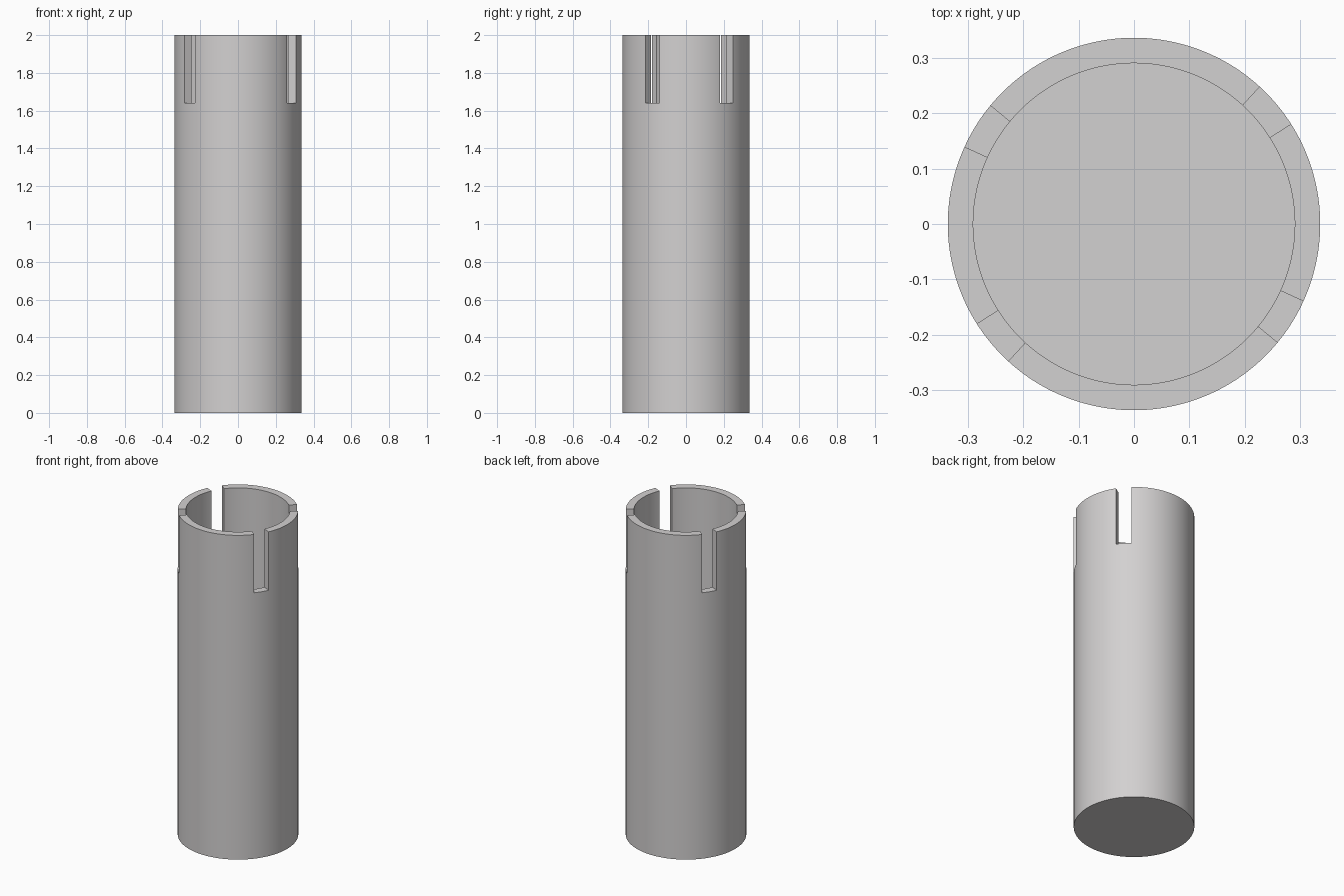
import bpy, bmesh, math

if "Cube" in bpy.data.objects:
    bpy.data.objects.remove(bpy.data.objects["Cube"])

R_OUT, R_IN = 0.337, 0.291
FLOOR, SLOT_Z, TOP = 0.004, 1.64, 2.0
N, START = 240, 32.5             # 1.5 degree steps, first slot edge at 32.5 degrees
SLOTS = (0, 72, 120, 192)        # first step of each slot
SLOT_STEPS = 10                  # each slot spans 15 degrees

grey = bpy.data.materials.new("warm light grey")
grey.diffuse_color = (0.65, 0.635, 0.635, 1)
grey.use_nodes = True
grey.node_tree.nodes["Principled BSDF"].inputs["Base Color"].default_value = grey.diffuse_color

bm = bmesh.new()


def ring(r, z):
    out = []
    for i in range(N):
        a = math.radians(START + i * 360 / N)
        out.append(bm.verts.new((r * math.cos(a), r * math.sin(a), z)))
    return out


o0, o1, o2 = ring(R_OUT, 0), ring(R_OUT, SLOT_Z), ring(R_OUT, TOP)
i0, i1, i2 = ring(R_IN, FLOOR), ring(R_IN, SLOT_Z), ring(R_IN, TOP)


def band(a, b, i):
    j = (i + 1) % N
    bm.faces.new((a[i], a[j], b[j], b[i]))


slot = {s + k for s in SLOTS for k in range(SLOT_STEPS)}
for i in range(N):
    # lower tube wall
    band(o0, o1, i)
    band(i1, i0, i)
    if i in slot:
        band(o1, i1, i)          # slot floor
    else:
        band(o1, o2, i)          # upper wall and rim
        band(i2, i1, i)
        band(o2, i2, i)

# radial side walls of the slots
for s in SLOTS:
    e = s + SLOT_STEPS
    bm.faces.new((o1[s], o2[s], i2[s], i1[s]))
    bm.faces.new((i1[e], i2[e], o2[e], o1[e]))

# underside and inner floor
bm.faces.new(o0[::-1])
bm.faces.new(i0)

loose = [v for v in bm.verts if not v.link_faces]
bmesh.ops.delete(bm, geom=loose, context='VERTS')
bmesh.ops.recalc_face_normals(bm, faces=bm.faces)

mesh = bpy.data.meshes.new("slotted_tube")
bm.to_mesh(mesh)
bm.free()
mesh.materials.append(grey)
tube = bpy.data.objects.new("slotted_tube", mesh)
bpy.context.collection.objects.link(tube)
bpy.context.view_layer.objects.active = tube
tube.select_set(True)
bpy.ops.object.shade_smooth_by_angle(angle=math.radians(30))
